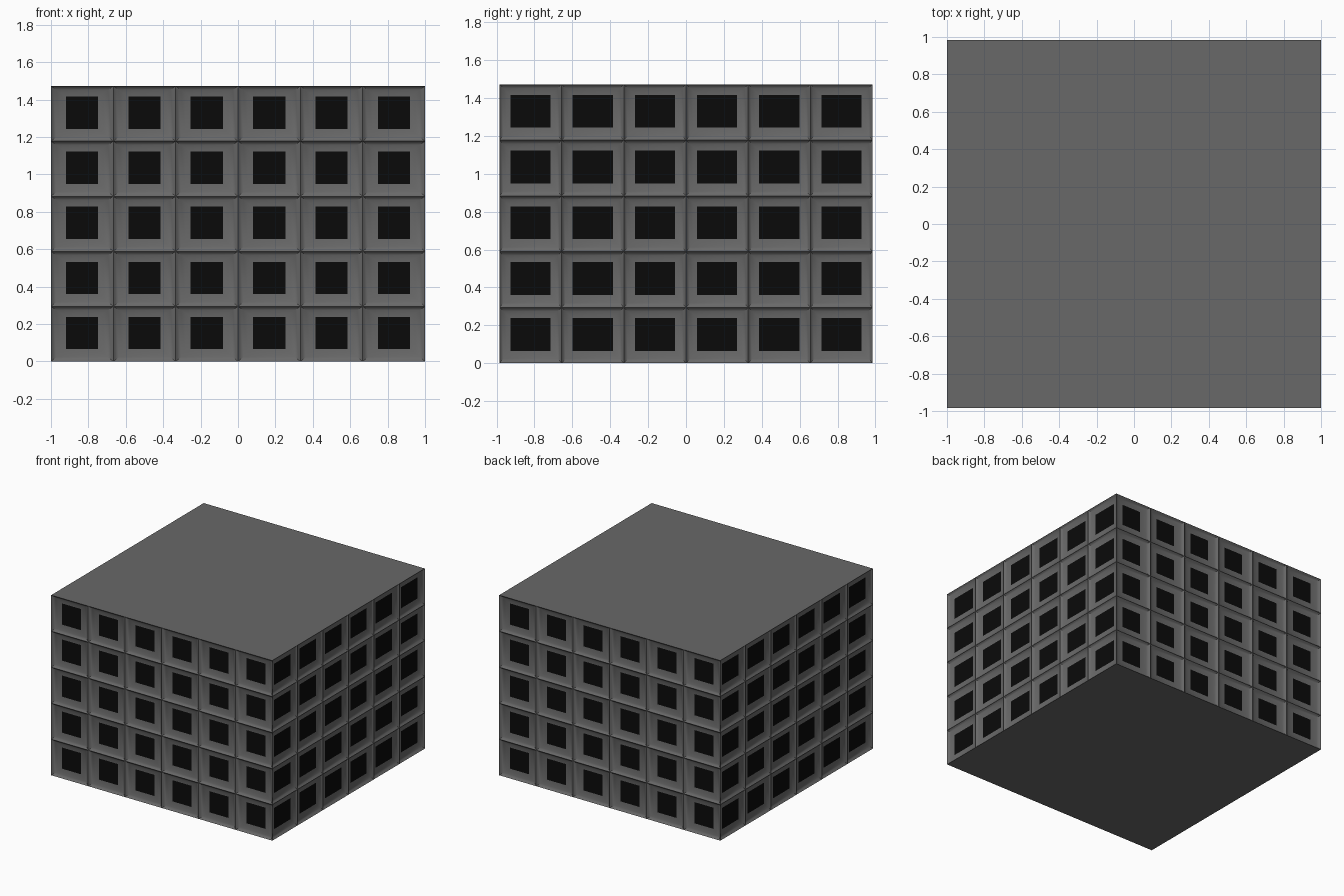
import bpy, bmesh
from mathutils import Matrix, Vector
from math import pi

if "Cube" in bpy.data.objects:
    bpy.data.objects.remove(bpy.data.objects["Cube"])

HX, HY, H = 1.0, 0.985, 1.472      # half width, half depth, height
COLS, ROWS = 6, 5

concrete = bpy.data.materials.new("concrete")
concrete.diffuse_color = (0.14, 0.14, 0.14, 1)
concrete.use_nodes = True
concrete.node_tree.nodes["Principled BSDF"].inputs["Base Color"].default_value = concrete.diffuse_color
glass = bpy.data.materials.new("dark_glass")
glass.diffuse_color = (0.003, 0.003, 0.003, 1)
glass.use_nodes = True
glass.node_tree.nodes["Principled BSDF"].inputs["Base Color"].default_value = glass.diffuse_color


def finish(name, bm, mat, smooth=False):
    mesh = bpy.data.meshes.new(name)
    bm.to_mesh(mesh)
    bm.free()
    mesh.materials.append(mat)
    ob = bpy.data.objects.new(name, mesh)
    bpy.context.collection.objects.link(ob)
    if smooth:
        bpy.ops.object.select_all(action='DESELECT')
        ob.select_set(True)
        bpy.context.view_layer.objects.active = ob
        bpy.ops.object.shade_smooth_by_angle(angle=0.6)
    return ob


def facade(name, half, dist, win_w, angle):
    """Grid of dished window surrounds; local face looks to -y, then turned about z."""
    frame, panes = bmesh.new(), bmesh.new()
    cw, ch = 2 * half / COLS, H / ROWS
    win_h, win_z = 0.173, 0.005
    # dish profile: fraction from rim to window, depth
    profile = [(0, 0), (0.12, 0.008), (0.35, 0.016), (0.65, 0.022), (1, 0.025)]
    for i in range(COLS):
        for j in range(ROWS):
            cx, cz = -half + (i + .5) * cw, (j + .5) * ch
            loops = []
            for t, d in profile:
                w = (cw + (win_w - cw) * t) / 2
                h = (ch + (win_h - ch) * t) / 2
                loops.append([Vector((cx + sx * w, -dist + d, cz + win_z * t + sz * h))
                              for sx, sz in ((-1, -1), (1, -1), (1, 1), (-1, 1))])
            rings = [[frame.verts.new(p) for p in l] for l in loops]
            for a, b in zip(rings, rings[1:]):
                for k in range(4):
                    n = (k + 1) % 4
                    frame.faces.new((a[k], a[n], b[n], b[k]))
            panes.faces.new([panes.verts.new(p) for p in loops[-1]])
    turn = Matrix.Rotation(angle, 4, 'Z')
    for bm in (frame, panes):
        bm.transform(turn)
    finish(name + "_window_surrounds", frame, concrete, True)
    finish(name + "_window_panes", panes, glass)


# Four walls of windows
facade("front", HX, HY, 0.172, 0)
facade("right", HY, HX, 0.212, pi / 2)
facade("back", HX, HY, 0.172, pi)
facade("left", HY, HX, 0.212, -pi / 2)

# Flat roof and base
for name, z, s in (("roof", H, 1), ("base", 0, -1)):
    bm = bmesh.new()
    pts = [(-HX, -HY, z), (HX, -HY, z), (HX, HY, z), (-HX, HY, z)][::s]
    bm.faces.new([bm.verts.new(p) for p in pts])
    finish(name, bm, concrete)
